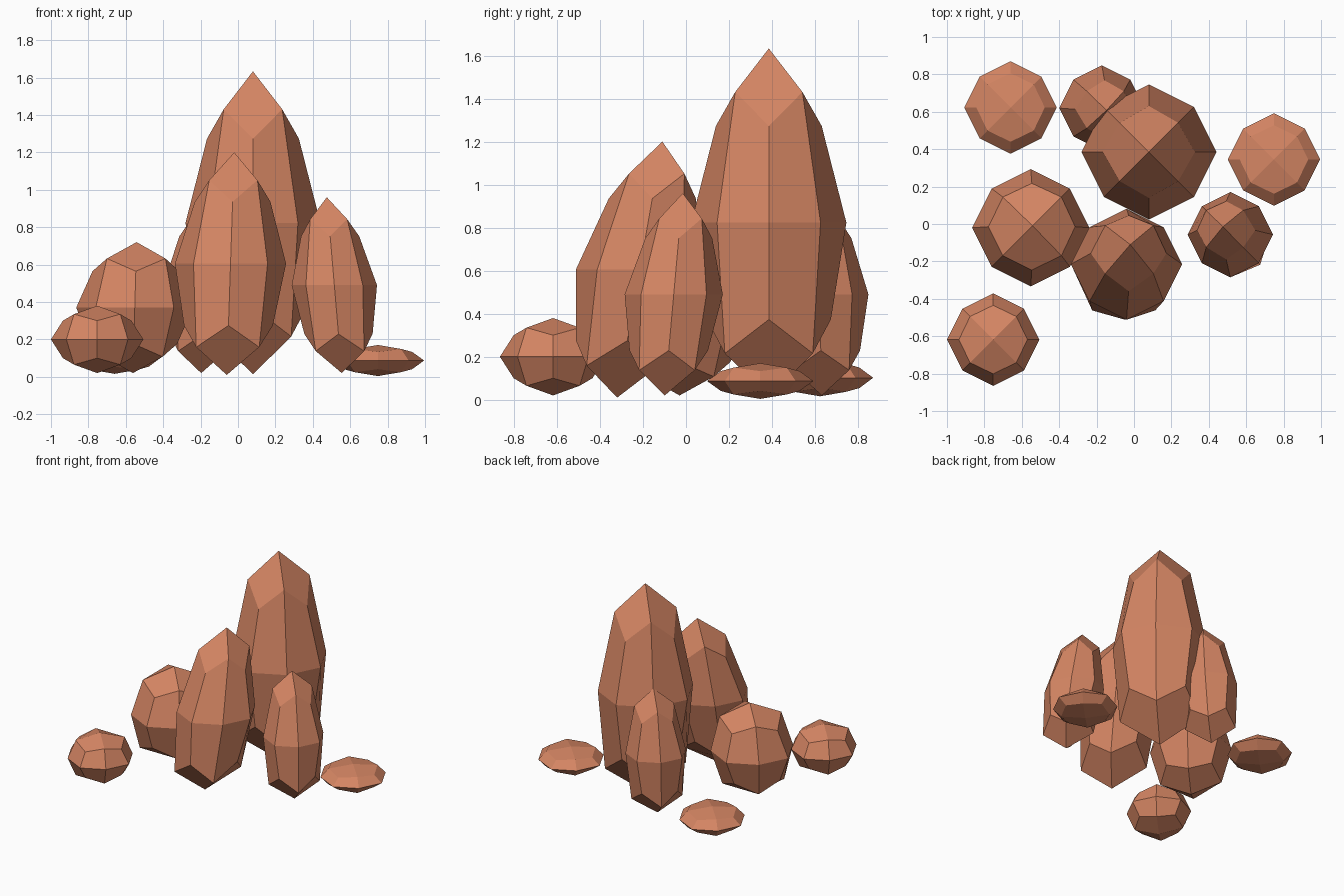
import bpy
import bmesh
import math
from mathutils import Matrix

if "Cube" in bpy.data.objects:
    bpy.data.objects.remove(bpy.data.objects["Cube"])

clay = bpy.data.materials.new("terracotta_stone")
clay.diffuse_color = (0.66, 0.235, 0.125, 1.0)
clay.use_nodes = True
clay.node_tree.nodes["Principled BSDF"].inputs["Base Color"].default_value = clay.diffuse_color


def rock(name, center, radius, half_height, lean=(0, 0), taper=0.0):
    """Cube turned 45 degrees, tapered and sheared, then rounded once by subdivision."""
    bm = bmesh.new()
    bmesh.ops.create_cube(bm, size=2)
    bmesh.ops.rotate(bm, verts=bm.verts, matrix=Matrix.Rotation(math.radians(45), 3, 'Z'))
    for v in bm.verts:
        side = 1 if v.co.z > 0 else -1
        r = radius * (1 - taper * side)
        v.co = (v.co.x * r + lean[0] * side,
                v.co.y * r + lean[1] * side,
                half_height * side)
    mesh = bpy.data.meshes.new(name)
    bm.to_mesh(mesh)
    bm.free()
    mesh.materials.append(clay)
    obj = bpy.data.objects.new(name, mesh)
    obj.location = center
    bpy.context.collection.objects.link(obj)
    sub = obj.modifiers.new("round_once", 'SUBSURF')
    sub.levels = sub.render_levels = 1
    sub.use_limit_surface = False
    return obj


# Tall tapered spires
rock("tall_spire", (0.08, 0.385, 0.823), 0.34, 0.81, taper=0.2)
rock("front_spire", (-0.04, -0.215, 0.605), 0.28, 0.595, (0.02, 0.105), 0.2)
rock("right_spire", (0.515, -0.057, 0.49), 0.215, 0.47, (-0.04, 0.042), 0.2)
rock("back_spire", (-0.172, 0.62, 0.49), 0.215, 0.47, (0.025, -0.012), 0.2)

# Rounded boulders
rock("left_boulder", (-0.552, -0.02, 0.37), 0.295, 0.35, (0.01, 0.01))
rock("front_left_boulder", (-0.753, -0.618, 0.2), 0.233, 0.18)

# Flat stones
rock("right_flat_stone", (0.748, 0.345, 0.087), 0.233, 0.083)
rock("back_flat_stone", (-0.66, 0.623, 0.102), 0.233, 0.086)
